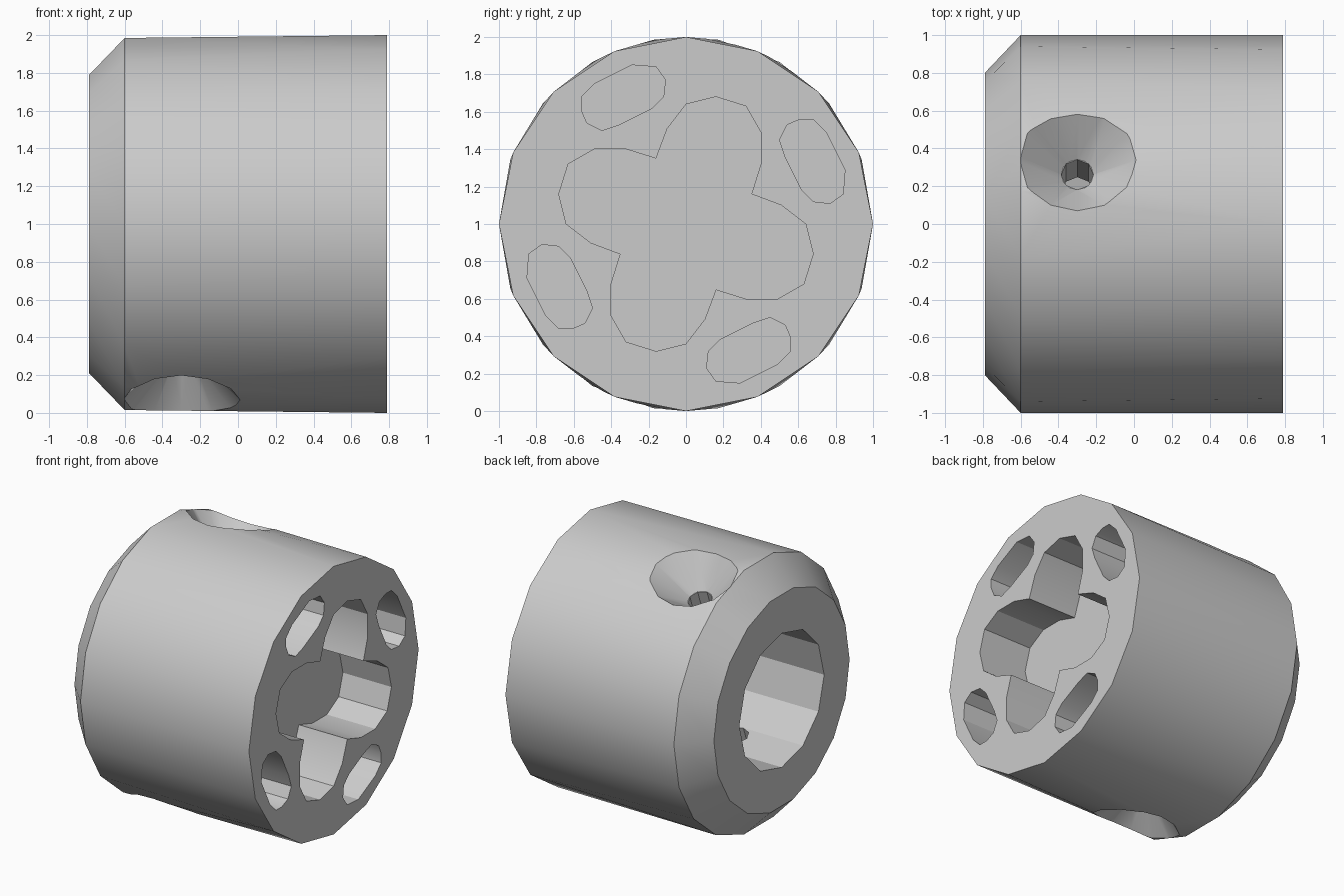
import bpy, bmesh
from math import sin, cos, pi, radians
from mathutils import Matrix, Vector

cube = bpy.data.objects.get("Cube")
if cube:
    bpy.data.objects.remove(cube)

grey = bpy.data.materials.new("plain grey")
grey.use_nodes = True
GREY = (0.6, 0.6, 0.6, 1)
grey.diffuse_color = GREY
grey.node_tree.nodes["Principled BSDF"].inputs["Base Color"].default_value = GREY

HALF, MID = 0.79, 1.0          # half length, axis height
POCKET_FLOOR = 0.39
TILT = radians(20)             # lean of the screw axis


def finish(name, bm):
    bmesh.ops.recalc_face_normals(bm, faces=bm.faces)
    mesh = bpy.data.meshes.new(name)
    bm.to_mesh(mesh)
    bm.free()
    mesh.materials.append(grey)
    obj = bpy.data.objects.new(name, mesh)
    bpy.context.collection.objects.link(obj)
    return obj


def circle(sides, radius):
    return [(radius * cos(2 * pi * i / sides), radius * sin(2 * pi * i / sides))
            for i in range(sides)]


def quarter_turn(points, times):
    for _ in range(times):
        points = [(z, -y) for y, z in points]
    return points


def ring(bm, outline, x):
    verts = [bm.verts.new((x, y, MID + z)) for y, z in outline]
    return verts, [bm.edges.new((v, verts[i - 1])) for i, v in enumerate(verts)]


def loft(name, sections):
    """Skin outlines set along x and cap both ends."""
    bm = bmesh.new()
    rings = [ring(bm, outline, x) for outline, x in sections]
    for a, b in zip(rings, rings[1:]):
        bmesh.ops.bridge_loops(bm, edges=a[1] + b[1])
    bm.faces.new(rings[0][0])
    bm.faces.new(rings[-1][0])
    return finish(name, bm)


def screw_cone(name, sides, r1, r2, h1, h2, angle):
    """Cone along the tilted radial axis between two distances from the centre."""
    bm = bmesh.new()
    place = (Matrix.Translation((-0.3, 0, MID)) @ Matrix.Rotation(-angle, 4, 'X')
             @ Matrix.Translation((0, 0, (h1 + h2) / 2)))
    bmesh.ops.create_cone(bm, cap_ends=True, segments=sides, radius1=r1,
                          radius2=r2, depth=h2 - h1, matrix=place)
    return finish(name, bm)


# Chamfered sleeve
body = loft("sleeve_body", [(circle(18, 0.8), -HALF), (circle(18, 1), -0.6),
                            (circle(16, 1), HALF)])

# Blind bore in the chamfered end
cutters = [loft("bore_cutter", [(circle(12, 0.5), -1), (circle(12, 0.5), 0.2)])]

# Four-lobed pocket and four slots in the flat end
lobe = [(-0.16, 0.35), (-0.10, 0.51), (0.0, 0.64), (0.16, 0.68),
        (0.32, 0.63), (0.40, 0.49), (0.40, 0.32)]
clover = [p for k in range(4) for p in quarter_turn(lobe, k)]
cutters.append(loft("clover_cutter", [(clover, POCKET_FLOOR), (clover, 1)]))

slot = [(-0.56, 0.61), (-0.53, 0.54), (-0.45, 0.50), (-0.36, 0.53),
        (-0.18, 0.62), (-0.12, 0.68), (-0.11, 0.77), (-0.16, 0.84),
        (-0.29, 0.85), (-0.49, 0.75), (-0.56, 0.68)]
for k in range(4):
    outline = quarter_turn(slot, k)
    cutters.append(loft("slot_cutter", [(outline, POCKET_FLOOR), (outline, 1)]))

# Opposed countersunk screw holes
for angle in (TILT, TILT + pi):
    cutters.append(screw_cone("countersink_cutter", 12, 0.085, 0.52, 0.765, 1.2, angle))
    cutters.append(screw_cone("drill_cutter", 8, 0.085, 0.085, 0.3, 0.8, angle))

# Cut everything out of the sleeve
bpy.context.view_layer.objects.active = body
for cutter in cutters:
    cut = body.modifiers.new("cut", 'BOOLEAN')
    cut.operation, cut.solver, cut.object = 'DIFFERENCE', 'EXACT', cutter
    bpy.ops.object.modifier_apply(modifier=cut.name)
    bpy.data.objects.remove(cutter)

bpy.ops.object.select_all(action='DESELECT')
body.select_set(True)
bpy.ops.object.shade_smooth_by_angle(angle=radians(25))
